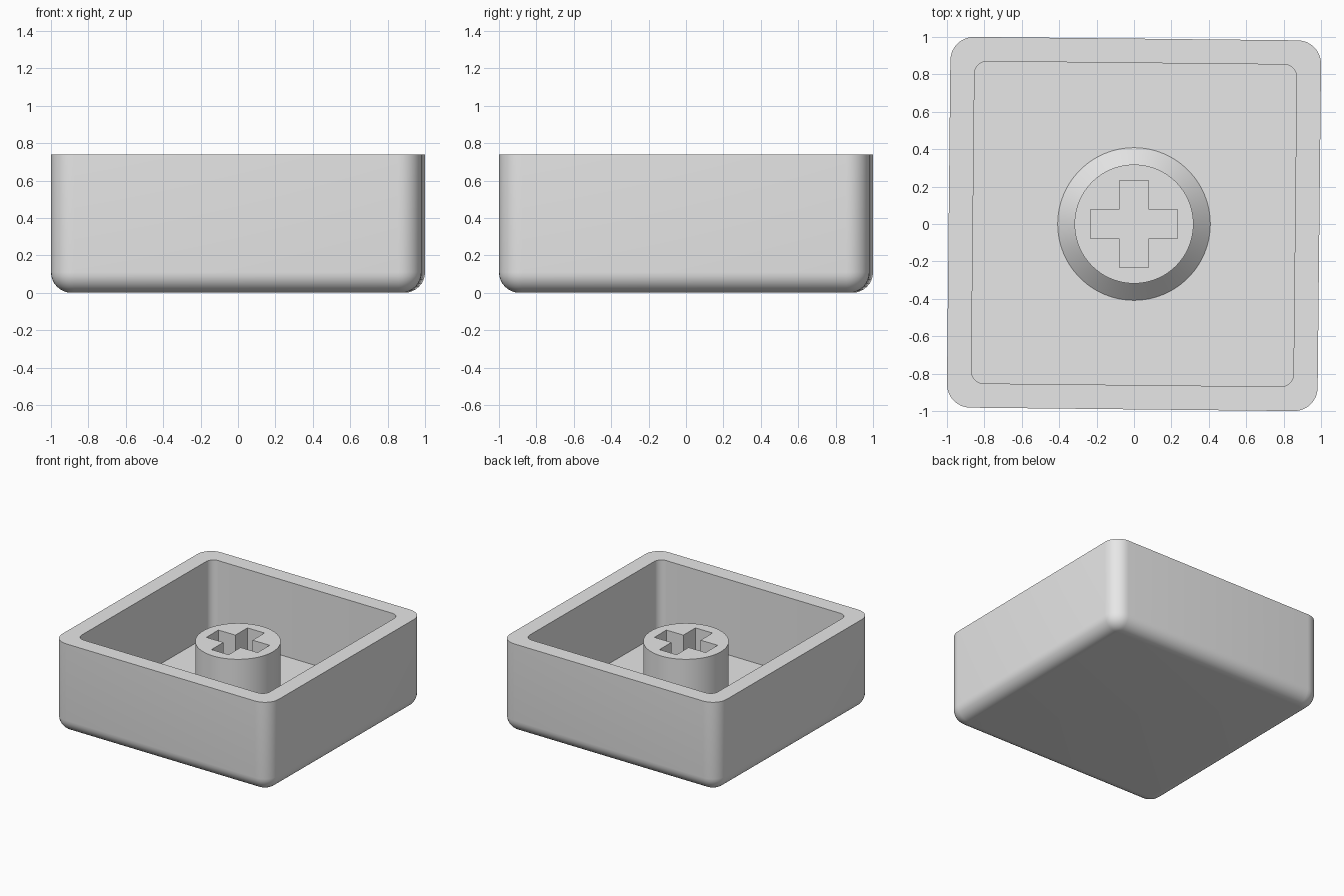
import bpy, bmesh, math
from mathutils import Matrix

if "Cube" in bpy.data.objects:
    bpy.data.objects.remove(bpy.data.objects["Cube"])

HEIGHT, FLOOR = 0.74, 0.12
STEM_TOP = 0.62
TURN = math.radians(-0.6)

grey = bpy.data.materials.new("plain grey")
grey.diffuse_color = (0.8, 0.8, 0.8, 1)
grey.use_nodes = True
grey.node_tree.nodes["Principled BSDF"].inputs["Base Color"].default_value = grey.diffuse_color


def ring(bm, points, z):
    return [bm.verts.new((x, y, z)) for x, y in points]


def rounded_square(half, radius, steps=8):
    pts = []
    for corner in range(4):
        mid = math.pi / 4 + corner * math.pi / 2
        cx = (half - radius) * math.copysign(1, math.cos(mid))
        cy = (half - radius) * math.copysign(1, math.sin(mid))
        for i in range(steps + 1):
            a = corner * math.pi / 2 + i / steps * math.pi / 2
            pts.append((cx + radius * math.cos(a), cy + radius * math.sin(a)))
    return pts


def circle(radius, count=96):
    return [(radius * math.cos(2 * math.pi * i / count),
             radius * math.sin(2 * math.pi * i / count)) for i in range(count)]


def skin(bm, a, b):
    n = len(a)
    for i in range(n):
        j = (i + 1) % n
        bm.faces.new((a[i], a[j], b[j], b[i]))


def finish(bm, name):
    mesh = bpy.data.meshes.new(name)
    bm.to_mesh(mesh)
    bm.free()
    mesh.materials.append(grey)
    obj = bpy.data.objects.new(name, mesh)
    bpy.context.collection.objects.link(obj)
    bpy.ops.object.select_all(action='DESELECT')
    obj.select_set(True)
    bpy.context.view_layer.objects.active = obj
    bpy.ops.object.shade_smooth_by_angle(angle=math.radians(30))
    return obj


# Open tray: rounded lower edge, outer wall, flat rim, inner wall, floor
bm = bmesh.new()
half, corner, fillet = 0.991, 0.125, 0.11
loops = []
for i in range(9):
    a = i / 8 * math.pi / 2
    inset = fillet * (1 - math.sin(a))
    loops.append(ring(bm, rounded_square(half - inset, corner - inset),
                      fillet * (1 - math.cos(a))))
loops.append(ring(bm, rounded_square(half, corner), HEIGHT))
loops.append(ring(bm, rounded_square(0.861, 0.065), HEIGHT))
loops.append(ring(bm, rounded_square(0.861, 0.065), FLOOR))
for low, high in zip(loops, loops[1:]):
    skin(bm, low, high)
bm.faces.new(reversed(loops[0]))
bm.faces.new(loops[-1])
bm.transform(Matrix.Rotation(TURN, 4, 'Z'))
finish(bm, "tray")

# Round stem with a flared foot and a cross-shaped socket
bm = bmesh.new()
foot = ring(bm, circle(0.408), FLOOR)
neck = ring(bm, circle(0.318), FLOOR + 0.09)
top = ring(bm, circle(0.318), STEM_TOP)
skin(bm, foot, neck)
skin(bm, neck, top)

w, l = 0.078, 0.233
cross = []
for k in range(4):
    c, s = round(math.cos(k * math.pi / 2)), round(math.sin(k * math.pi / 2))
    cross += [(c * x - s * y, s * x + c * y) for x, y in ((l, -w), (l, w), (w, w))]
lip = ring(bm, cross, STEM_TOP)
base = ring(bm, cross, FLOOR)
skin(bm, lip, base)

# Flat stem top around the socket
edges = [bm.edges.get((r[i], r[(i + 1) % len(r)])) for r in (top, lip) for i in range(len(r))]
made = bmesh.ops.triangle_fill(bm, edges=edges, use_beauty=True, normal=(0, 0, 1))
for f in made["geom"]:
    if isinstance(f, bmesh.types.BMFace):
        f.normal_update()
        if f.normal.z < 0:
            f.normal_flip()
finish(bm, "stem")
